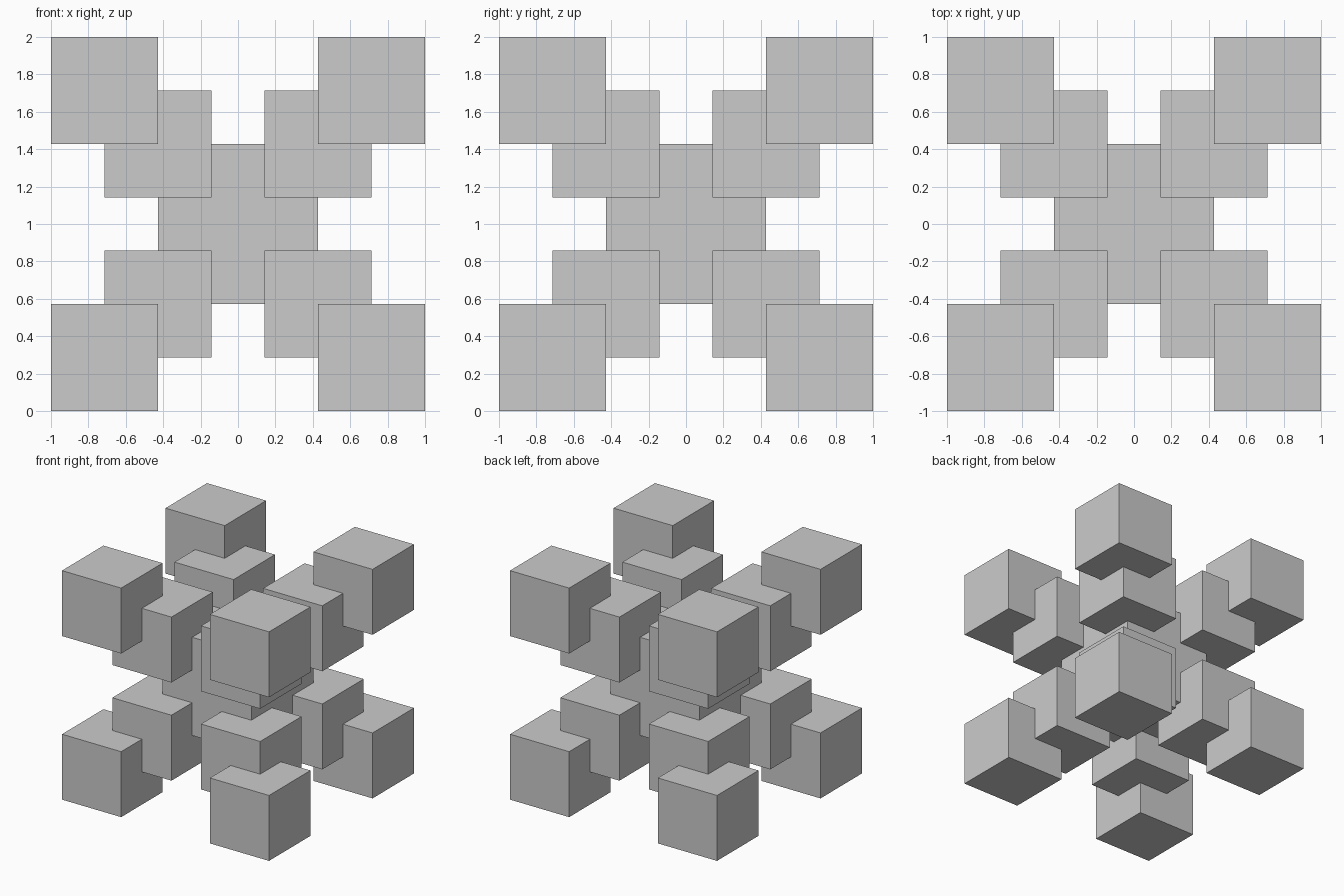
import bpy
from itertools import product

if "Cube" in bpy.data.objects:
    bpy.data.objects.remove(bpy.data.objects["Cube"])

UNIT = 2 / 7  # the model is seven units wide


def cube(name, size, centre):
    bpy.ops.mesh.primitive_cube_add(size=size, location=centre)
    bpy.context.object.name = name


# Central core
cube("core_cube", 3 * UNIT, (0, 0, 1))

# Two stepped cubes along each of the eight body diagonals
for sx, sy, sz in product((-1, 1), repeat=3):
    for name, step in (("middle_cube", 1.5), ("corner_cube", 2.5)):
        d = step * UNIT
        cube(name, 2 * UNIT, (sx * d, sy * d, 1 + sz * d))
